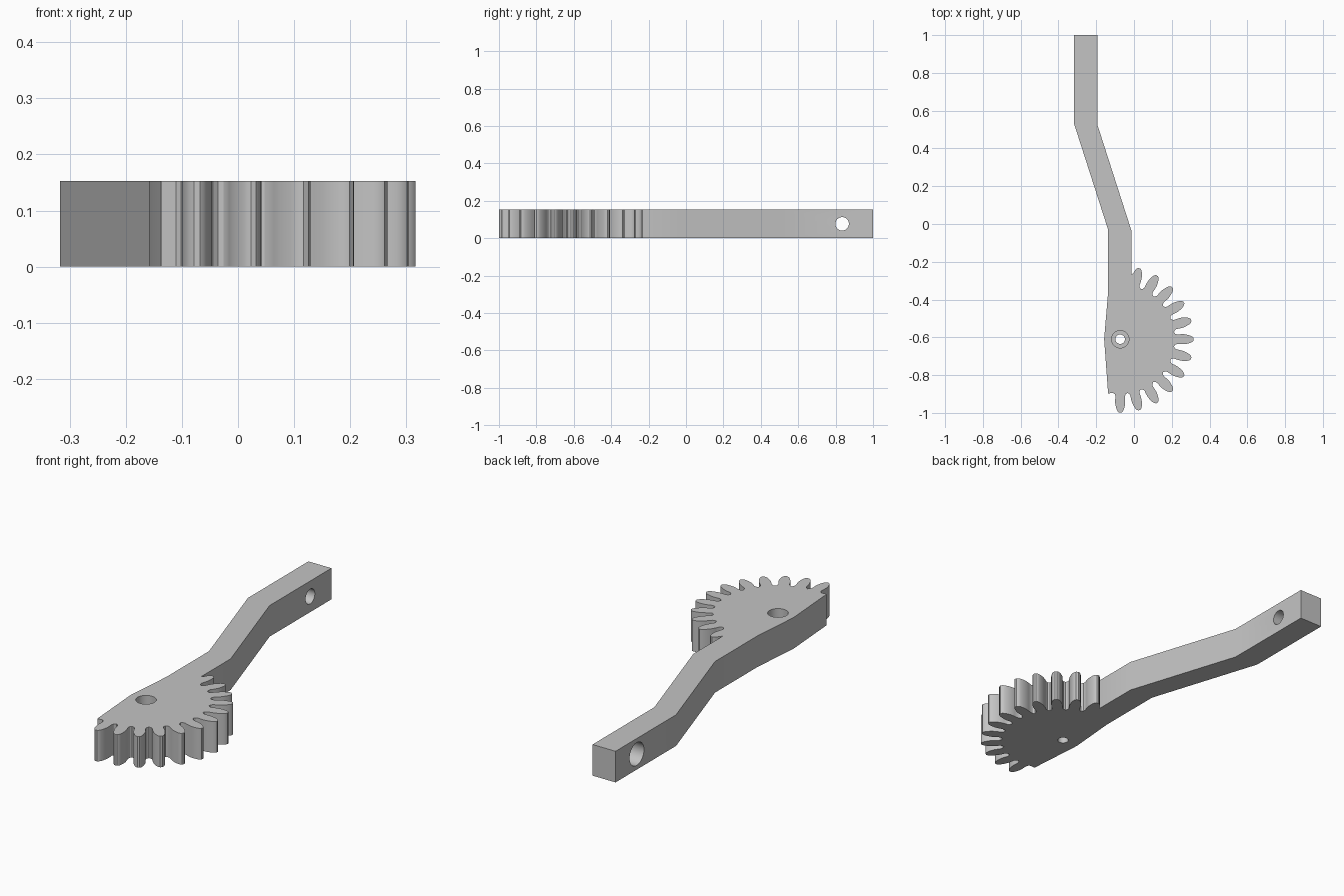
import bpy
import bmesh
from math import radians, pi
from mathutils import Vector, Matrix

cube = bpy.data.objects.get("Cube")
if cube:
    bpy.data.objects.remove(cube, do_unlink=True)

HEIGHT = 0.153
PIVOT = Vector((-0.073, -0.61))
ROOT = 0.287
STEP = 15

# Single grey material
grey = bpy.data.materials.new("plain grey")
grey.use_nodes = True
colour = (0.55, 0.55, 0.55, 1)
grey.diffuse_color = colour
grey.node_tree.nodes["Principled BSDF"].inputs["Base Color"].default_value = colour

# Half of one gear tooth: (radius, half width), from root to tip
FLANK = [(0.291, 0.029), (0.302, 0.025), (0.32, 0.0265), (0.34, 0.0265),
         (0.358, 0.023), (0.374, 0.018), (0.384, 0.012), (0.389, 0.005)]


def polar(radius, offset, degrees):
    """Point at a radius along a tooth axis, shifted sideways."""
    return PIVOT + Matrix.Rotation(radians(degrees), 2) @ Vector((radius, offset))


# Outline: right edge of the arm, the gear sector, then back up the left edge
outline = [Vector(p) for p in ((-0.317, 1), (-0.192, 1), (-0.192, 0.52),
                               (-0.012, -0.04), (-0.012, -0.268))]
for angle in range(75, -91, -STEP):
    rising = FLANK[4:] if angle == 75 else FLANK
    outline += [polar(r, w, angle) for r, w in rising]
    outline += [polar(r, -w, angle) for r, w in reversed(FLANK)]
    outline.append(polar(ROOT, 0, angle - STEP / 2))
outline += [Vector(p) for p in ((-0.137, -0.897), (-0.158, -0.61), (-0.137, -0.36),
                                (-0.137, -0.03), (-0.317, 0.53))]

# Extrude the outline into the lever
bm = bmesh.new()
base = bm.faces.new([bm.verts.new((p.x, p.y, 0)) for p in outline])
extruded = bmesh.ops.extrude_face_region(bm, geom=[base])["geom"]
bmesh.ops.translate(bm, vec=(0, 0, HEIGHT),
                    verts=[g for g in extruded if isinstance(g, bmesh.types.BMVert)])
bmesh.ops.recalc_face_normals(bm, faces=bm.faces[:])
mesh = bpy.data.meshes.new("gear_lever")
bm.to_mesh(mesh)
bm.free()
lever = bpy.data.objects.new("gear_lever", mesh)
bpy.context.collection.objects.link(lever)
mesh.materials.append(grey)
bpy.context.view_layer.objects.active = lever


def drill(name, centre, radius, length, axis):
    """Cut a round hole through the lever."""
    turn = (0, pi / 2, 0) if axis == "x" else (0, 0, 0)
    bpy.ops.mesh.primitive_cylinder_add(vertices=40, radius=radius, depth=length,
                                        location=centre, rotation=turn)
    cutter = bpy.context.object
    cutter.name = name
    cutter.hide_render = True
    cutter.data.materials.append(grey)
    cut = lever.modifiers.new(name, "BOOLEAN")
    cut.operation = "DIFFERENCE"
    cut.solver = "EXACT"
    cut.object = cutter
    bpy.context.view_layer.objects.active = lever
    bpy.ops.object.modifier_apply(modifier=cut.name)
    bpy.data.objects.remove(cutter, do_unlink=True)


# Pivot hole with a counterbore on top
drill("pivot_hole", (PIVOT.x, PIVOT.y, HEIGHT / 2), 0.025, 0.4, "z")
drill("pivot_counterbore", (PIVOT.x, PIVOT.y, HEIGHT), 0.046, 0.2, "z")

# Cross hole in the arm end with a counterbore on the -x side
drill("cross_hole", (-0.255, 0.835, 0.077), 0.036, 0.4, "x")
drill("cross_counterbore", (-0.317, 0.835, 0.077), 0.056, 0.15, "x")

# Smooth curved flanks, keep sharp edges
bpy.ops.object.select_all(action="DESELECT")
lever.select_set(True)
bpy.context.view_layer.objects.active = lever
bpy.ops.object.shade_smooth_by_angle(angle=radians(30))
